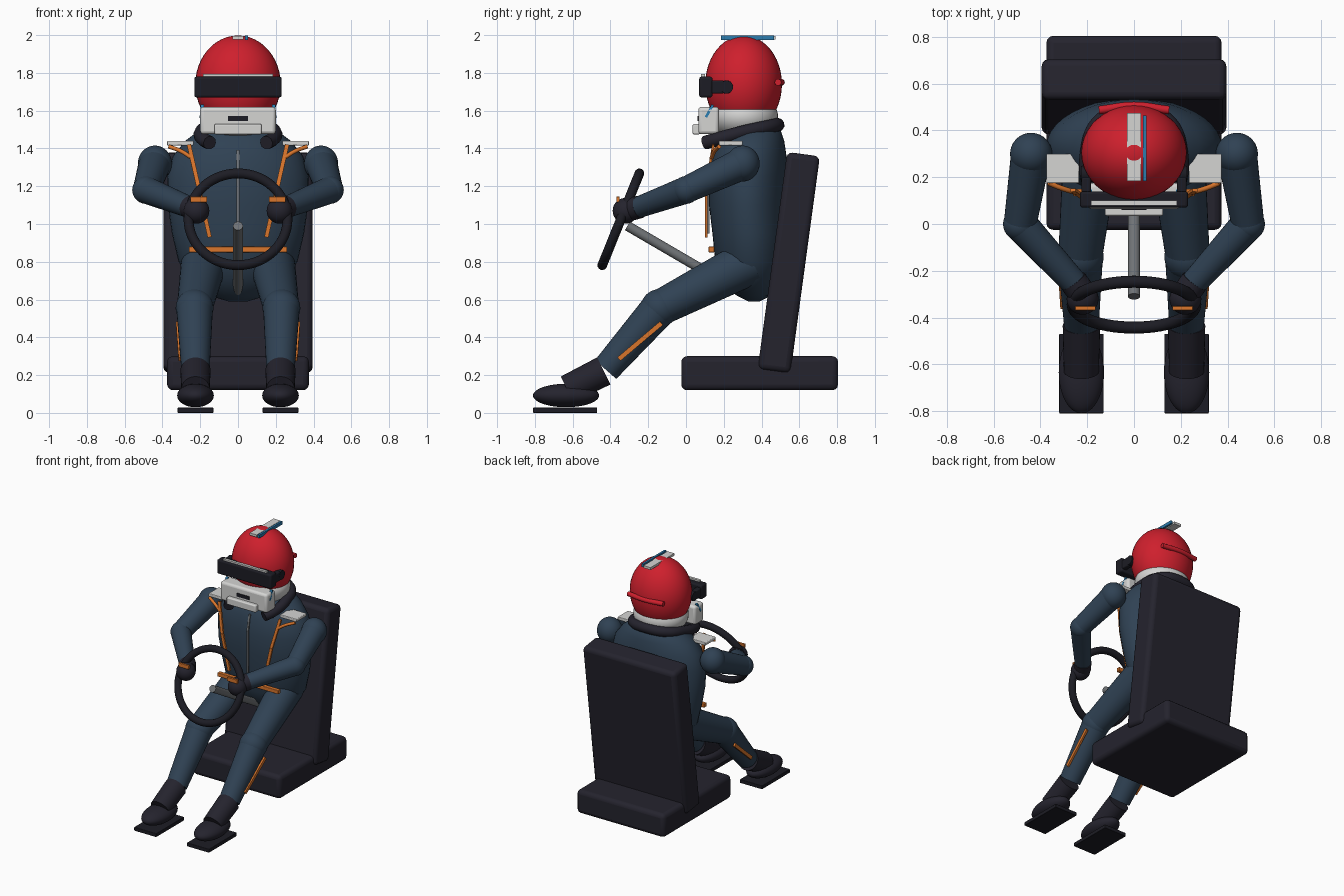
import bpy, bmesh, math
from mathutils import Vector, Matrix

if "Cube" in bpy.data.objects:
    bpy.data.objects.remove(bpy.data.objects["Cube"])


def mat(name, r, g, b):
    m = bpy.data.materials.new(name)
    m.diffuse_color = (r, g, b, 1)
    m.use_nodes = True
    m.node_tree.nodes["Principled BSDF"].inputs["Base Color"].default_value = m.diffuse_color
    return m


NAVY = mat("navy suit", .029, .054, .088)
DARK = mat("dark padding", .018, .017, .027)
BLACK = mat("black trim", .012, .012, .018)
RED = mat("red", .62, .014, .026)
WHITE = mat("off white", .66, .66, .65)
ORANGE = mat("orange", .70, .18, .025)
BLUE = mat("blue", .025, .2, .42)
GREY = mat("grey metal", .16, .17, .18)


def finish(name, bm, m, bevel=0, seg=3):
    bmesh.ops.recalc_face_normals(bm, faces=bm.faces)
    me = bpy.data.meshes.new(name)
    bm.to_mesh(me)
    bm.free()
    o = bpy.data.objects.new(name, me)
    bpy.context.collection.objects.link(o)
    me.materials.append(m)
    if bevel:
        b = o.modifiers.new("bevel", 'BEVEL')
        b.width, b.segments = bevel, seg
    return o


def box(name, c, size, m, bevel=0, rx=0):
    bm = bmesh.new()
    M = Matrix.Translation(c) @ Matrix.Rotation(rx, 4, 'X') @ Matrix.Diagonal((1, 1, 1, 1))
    bmesh.ops.create_cube(bm, size=1)
    bmesh.ops.scale(bm, vec=size, verts=bm.verts)
    bmesh.ops.transform(bm, matrix=M, verts=bm.verts)
    return finish(name, bm, m, bevel)


def ball(name, c, r, m):
    bm = bmesh.new()
    bmesh.ops.create_uvsphere(bm, u_segments=40, v_segments=24, radius=1)
    bmesh.ops.scale(bm, vec=r, verts=bm.verts)
    bmesh.ops.translate(bm, vec=c, verts=bm.verts)
    return finish(name, bm, m)


def limb(name, a, b, r1, r2, m, n=32):
    a, b = Vector(a), Vector(b)
    d = b - a
    M = Matrix.Translation((a + b) / 2) @ d.to_track_quat('Z', 'Y').to_matrix().to_4x4()
    bm = bmesh.new()
    bmesh.ops.create_cone(bm, cap_ends=True, segments=n, radius1=r1, radius2=r2,
                          depth=d.length, matrix=M)
    return finish(name, bm, m)


def bar(name, a, b, w, t, m):
    """Flat strap of width w (about x) and thickness t from a to b."""
    a, b = Vector(a), Vector(b)
    z = (b - a).normalized()
    x = (Vector((1, 0, 0)) - z * z.x).normalized()
    R = Matrix((x, z.cross(x), z)).transposed().to_4x4()
    bm = bmesh.new()
    bmesh.ops.create_cube(bm, size=1)
    bmesh.ops.scale(bm, vec=(w, t, (b - a).length), verts=bm.verts)
    bmesh.ops.transform(bm, matrix=Matrix.Translation((a + b) / 2) @ R, verts=bm.verts)
    return finish(name, bm, m)


def tube(name, pts, r, m):
    cu = bpy.data.curves.new(name, 'CURVE')
    cu.dimensions, cu.bevel_depth, cu.bevel_resolution = '3D', r, 3
    cu.use_fill_caps = True
    sp = cu.splines.new('BEZIER')
    sp.bezier_points.add(len(pts) - 1)
    for p, co in zip(sp.bezier_points, pts):
        p.co = co
        p.handle_left_type = p.handle_right_type = 'AUTO'
    o = bpy.data.objects.new(name, cu)
    bpy.context.collection.objects.link(o)
    cu.materials.append(m)
    bpy.context.view_layer.objects.active = o
    bpy.ops.object.select_all(action='DESELECT')
    o.select_set(True)
    bpy.ops.object.convert(target='MESH')


# seat
box("seat_base", (0, .39, .21), (.75, .83, .18), DARK, .03)
box("seat_back", (0, .544, .795), (.79, .175, 1.16), DARK, .03, -.135)

# torso: stacked ellipses (z, centre y, half width, half depth)
rings = [(.59, .36, .05, .03), (.62, .36, .15, .09), (.70, .35, .25, .155), (.80, .345, .315, .19),
         (.95, .34, .35, .2), (1.1, .33, .372, .208), (1.25, .33, .375, .208),
         (1.36, .335, .345, .197), (1.44, .345, .28, .175), (1.50, .36, .2, .14), (1.54, .37, .1, .08)]
bm = bmesh.new()
N = 40
loops = [[bm.verts.new((rx * math.cos(2 * math.pi * i / N), cy + ry * math.sin(2 * math.pi * i / N), z))
          for i in range(N)] for z, cy, rx, ry in rings]
for p, q in zip(loops, loops[1:]):
    for i in range(N):
        bm.faces.new((p[i], p[(i + 1) % N], q[(i + 1) % N], q[i]))
bm.faces.new(loops[0])
bm.faces.new(loops[-1])
finish("torso", bm, NAVY)

# zip, lap belt, collar
bar("zip", (0, .118, .95), (0, .118, 1.27), .014, .012, GREY)
bar("zip_top", (0, .118, 1.27), (0, .145, 1.39), .014, .012, GREY)
box("lap_belt", (0, .135, .865), (.52, .03, .03), ORANGE, .004)
half = [(.15, .10, 1.43), (.185, .17, 1.45), (.195, .3, 1.485), (.14, .44, 1.515)]
tube("neck_collar", half + [(0, .485, 1.525)] + [(-x, y, z) for x, y, z in half[::-1]], .037, DARK)

# helmet
ball("helmet_shell", (0, .305, 1.74), (.226, .203, .258), RED)
ball("helmet_lower", (0, .305, 1.57), (.2, .182, .13), WHITE)
tube("helmet_rear_spoiler", [(-.15, .487, 1.75), (0, .505, 1.75), (.15, .487, 1.75)], .018, RED)
box("helmet_top_strip", (0, .33, 1.985), (.06, .29, .018), WHITE)
box("helmet_top_fin", (.046, .325, 1.987), (.016, .28, .024), BLUE)

# visor and chin guard
box("visor", (0, .105, 1.725), (.462, .07, .11), BLACK, .012)
box("visor_strip", (0, .09, 1.787), (.37, .02, .012), WHITE)
box("chin_guard", (0, .12, 1.548), (.4, .11, .145), WHITE, .018)
box("chin_lip", (0, .055, 1.502), (.25, .04, .055), WHITE, .008)
box("chin_vent", (0, .064, 1.558), (.106, .008, .026), BLACK)

# steering wheel and column
R, r, U, V = .262, .026, 56, 14
bm = bmesh.new()
g = [[bm.verts.new(((R + r * math.cos(v * 2 * math.pi / V)) * math.cos(u * 2 * math.pi / U),
                    (R + r * math.cos(v * 2 * math.pi / V)) * math.sin(u * 2 * math.pi / U),
                    r * math.sin(v * 2 * math.pi / V))) for v in range(V)] for u in range(U)]
for u in range(U):
    for v in range(V):
        w, k = (u + 1) % U, (v + 1) % V
        bm.faces.new((g[u][v], g[w][v], g[w][k], g[u][k]))
bmesh.ops.transform(bm, verts=bm.verts, matrix=Matrix.Translation((0, -.345, 1.025))
                    @ Matrix.Rotation(math.radians(68), 4, 'X'))
finish("steering_wheel", bm, BLACK)
limb("steering_column", (0, -.31, .99), (0, .29, .64), .026, .026, GREY)

# mirrored parts
for s, side in ((-1, "right"), (1, "left")):
    def P(x, y, z):
        return Vector((s * x, y, z))

    # legs and feet
    hip, knee, ankle = P(.18, .34, .80), P(.23, -.14, .555), P(.225, -.425, .23)
    limb(side + "_thigh", hip, knee, .122, .094, NAVY)
    ball(side + "_knee", knee, (.1, .1, .1), NAVY)
    limb(side + "_shin", knee, ankle, .097, .075, NAVY)
    limb(side + "_boot", P(.225, -.63, .125), P(.225, -.435, .222), .075, .08, DARK)
    ball(side + "_shoe", P(.225, -.635, .092), (.097, .175, .062), DARK)
    box(side + "_pedal", P(.225, -.64, .014), (.19, .34, .028), BLACK, .004)
    bar(side + "_shin_stripe", P(.308, -.355, .285), P(.322, -.13, .475), .014, .025, ORANGE)

    # arms and hands
    sh, el, wr = P(.44, .30, 1.32), P(.487, .0, 1.18), P(.235, -.275, 1.08)
    ball(side + "_shoulder", sh, (.09, .09, .095), NAVY)
    limb(side + "_upper_arm", sh, el, .086, .07, NAVY)
    ball(side + "_elbow", el, (.073, .073, .073), NAVY)
    limb(side + "_forearm", el, wr, .072, .055, NAVY)
    limb(side + "_cuff", P(.26, -.245, 1.09), P(.22, -.30, 1.075), .06, .06, DARK)
    ball(side + "_glove", P(.22, -.32, 1.07), (.068, .068, .068), DARK)
    box(side + "_glove_band", P(.208, -.36, 1.13), (.088, .018, .03), ORANGE, .003)

    # harness straps and shoulder plates
    bar(side + "_strap_low", P(.15, .108, .93), P(.21, .108, 1.2), .022, .014, ORANGE)
    bar(side + "_strap_high", P(.21, .108, 1.2), P(.26, .145, 1.42), .022, .014, ORANGE)
    tube(side + "_strap_branch", [P(.245, .135, 1.35), P(.3, .15, 1.385), P(.365, .175, 1.41)], .011, ORANGE)
    box(side + "_shoulder_plate", P(.305, .237, 1.428), (.14, .125, .024), WHITE, .005)

    # helmet side details
    limb(side + "_visor_hinge", P(.17, .215, 1.725), P(.226, .215, 1.725), .036, .034, BLACK)
    box(side + "_visor_arm", P(.205, .165, 1.725), (.04, .07, .07), BLACK, .008)
    bar(side + "_chin_accent", P(.194, .105, 1.565), P(.188, .142, 1.63), .018, .014, BLUE)

# smooth shading with sharp edges kept
bpy.ops.object.select_all(action='SELECT')
bpy.context.view_layer.objects.active = bpy.data.objects["torso"]
bpy.ops.object.shade_smooth_by_angle(angle=math.radians(40))
